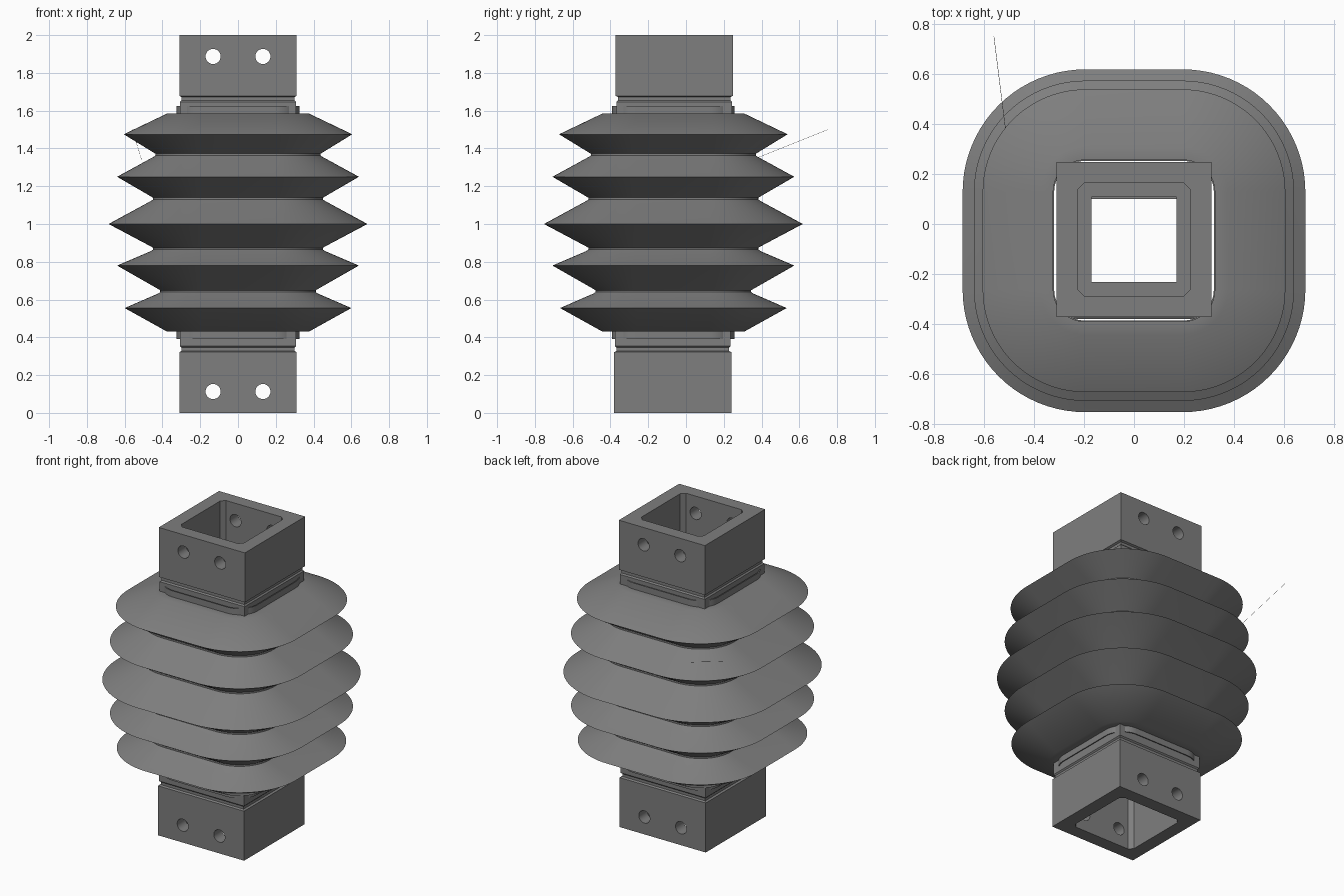
import bpy
import bmesh
from math import cos, sin, pi, radians
from mathutils import Vector

if "Cube" in bpy.data.objects:
    bpy.data.objects.remove(bpy.data.objects["Cube"])

MID_Y = -0.067  # axis of the assembly

grey = bpy.data.materials.new("neutral grey")
grey.use_nodes = True
colour = (0.21, 0.21, 0.21, 1)
grey.diffuse_color = colour
grey.node_tree.nodes["Principled BSDF"].inputs["Base Color"].default_value = colour


def ring(core, radius, steps):
    """Rounded square: a core square grown by a corner radius."""
    points = []
    for corner in range(4):
        start = corner * pi / 2
        cx = core * (1 if corner in (0, 3) else -1)
        cy = core * (1 if corner in (0, 1) else -1)
        for i in range(steps + 1):
            a = start + (i / steps * pi / 2 if steps else 0)
            points.append((cx + radius * cos(a), cy + radius * sin(a)))
    return points


def loft(name, sections, centre_y, capped=True):
    """Join (core, radius, steps, z) sections into one object."""
    bm = bmesh.new()
    rings = [[bm.verts.new((x, y + centre_y, z)) for x, y in ring(c, r, s)]
             for c, r, s, z in sections]
    for low, high in zip(rings, rings[1:]):
        n = len(low)
        for i in range(n):
            j = (i + 1) % n
            bm.faces.new((low[i], low[j], high[j], high[i]))
    if capped:
        bm.faces.new(rings[0][::-1])
        bm.faces.new(rings[-1])
    mesh = bpy.data.meshes.new(name)
    bm.to_mesh(mesh)
    bm.free()
    obj = bpy.data.objects.new(name, mesh)
    mesh.materials.append(grey)
    bpy.context.collection.objects.link(obj)
    return obj


def activate(obj):
    bpy.ops.object.select_all(action='DESELECT')
    obj.select_set(True)
    bpy.context.view_layer.objects.active = obj


def cut(obj, cutter):
    mod = obj.modifiers.new("cut", 'BOOLEAN')
    mod.operation = 'DIFFERENCE'
    mod.solver = 'EXACT'
    mod.object = cutter
    cutter.hide_render = True
    activate(obj)
    bpy.ops.object.modifier_apply(modifier=mod.name)
    bpy.data.objects.remove(cutter)


# Folded bellows with a thin neck at each end
CORE = 0.195
folds = [(0.325, 0.39), (0.325, 0.43), (0.375, 0.43)]
peaks = [(0.60, 0.555), (0.64, 0.78), (0.685, 1.0), (0.64, 1.25), (0.605, 1.475)]
valleys = [(0.412, 0.645), (0.45, 0.87), (0.45, 1.135), (0.437, 1.368)]
for k, peak in enumerate(peaks):
    folds.append(peak)
    if k < len(valleys):
        w, z = valleys[k]
        folds += [(w + 0.013, z - 0.014), (w, z - 0.006), (w, z + 0.004), (w + 0.013, z + 0.012)]
folds += [(0.375, 1.585), (0.325, 1.585), (0.325, 1.625)]
bellows = loft("bellows", [(CORE, w - CORE, 20, z) for w, z in folds], MID_Y, capped=False)
wall = bellows.modifiers.new("wall", 'SOLIDIFY')
wall.thickness = 0.006
wall.offset = -1
activate(bellows)
bpy.ops.object.modifier_apply(modifier=wall.name)
bpy.ops.object.shade_smooth_by_angle(angle=radians(30))


# Square end sockets: outline as (half width, distance from the open end)
outline = [(0.31, 0), (0.31, 0.322), (0.298, 0.328), (0.298, 0.345), (0.306, 0.353), (0.306, 0.47)]


def socket(name, centre_y, end, way):
    def at(d):
        return end + way * d

    body = loft(name, sorted([(h, 0, 0, at(d)) for h, d in outline], key=lambda s: s[3]), centre_y)
    # chamfered pocket, then a smaller square passage
    for core, r, near, far in ((0.2, 0.025, -0.1, 0.40), (0.168, 0.002, 0.3, 0.6)):
        lo, hi = sorted((at(near), at(far)))
        cut(body, loft("pocket_cutter", [(core, r, 1, lo), (core, r, 1, hi)], centre_y))
    # bolt holes through front and back walls
    for x in (-0.132, 0.132):
        bpy.ops.mesh.primitive_cylinder_add(vertices=32, radius=0.04, depth=1,
                                            location=(x, centre_y, at(0.113)),
                                            rotation=(pi / 2, 0, 0))
        cut(body, bpy.context.object)
    activate(body)
    bpy.ops.object.shade_smooth_by_angle(angle=radians(30))


socket("lower_socket", -0.07, 0, 1)
socket("upper_socket", -0.062, 2, -1)

# Hair-thin wire out of the back of the bellows
a, b = Vector((-0.56, 0.75, 1.5)), Vector((-0.51, 0.35, 1.34))
bpy.ops.mesh.primitive_cylinder_add(vertices=4, radius=0.0008, depth=(b - a).length,
                                    location=(a + b) / 2)
wire = bpy.context.object
wire.name = "thin_wire"
wire.rotation_euler = (b - a).to_track_quat('Z', 'Y').to_euler()
wire.data.materials.append(grey)
